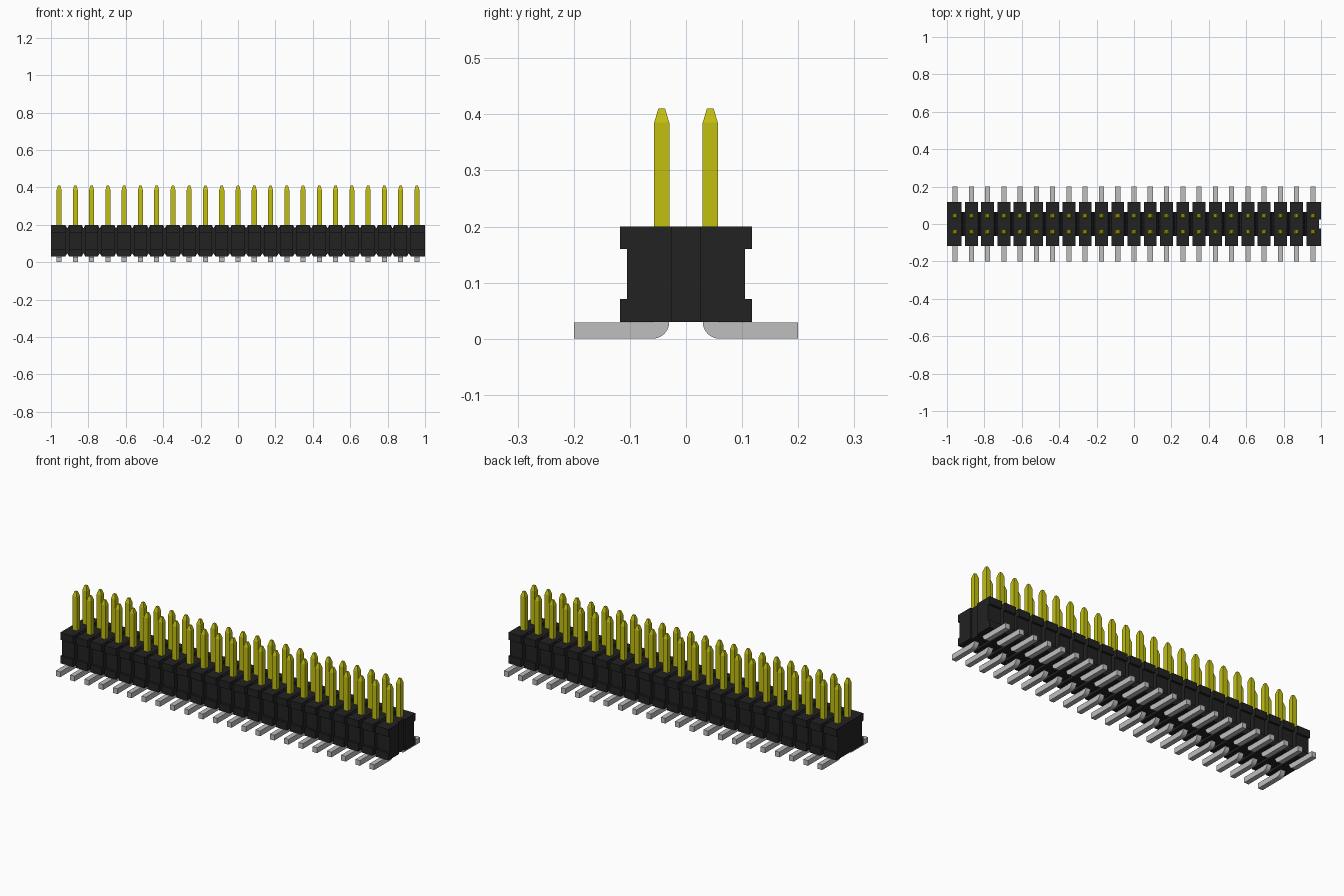
import bpy, bmesh, math
from mathutils import Vector

if "Cube" in bpy.data.objects:
    bpy.data.objects.remove(bpy.data.objects["Cube"])

COLUMNS = 23
PITCH = 2 / COLUMNS
ROW_Y = 0.0433          # distance of each pin row from the centre line
HALF_PIN = 0.0135
BASE, TOP = 0.03, 0.2   # height range of the plastic body


def material(name, rgb):
    m = bpy.data.materials.new(name)
    m.use_nodes = True
    m.diffuse_color = (*rgb, 1)
    m.node_tree.nodes["Principled BSDF"].inputs["Base Color"].default_value = (*rgb, 1)
    return m


BLACK = material("black plastic", (0.016, 0.016, 0.016))
GOLD = material("yellow gold", (0.54, 0.53, 0.005))
TIN = material("grey tin", (0.52, 0.52, 0.52))


def finish(name, bm, mat):
    bmesh.ops.recalc_face_normals(bm, faces=bm.faces)
    mesh = bpy.data.meshes.new(name)
    bm.to_mesh(mesh)
    bm.free()
    mesh.materials.append(mat)
    obj = bpy.data.objects.new(name, mesh)
    bpy.context.collection.objects.link(obj)
    return obj


def prism(bm, points, direction):
    """Close a flat outline and extrude it along a direction."""
    face = bm.faces.new([bm.verts.new(p) for p in points])
    ext = bmesh.ops.extrude_face_region(bm, geom=[face])
    verts = [g for g in ext["geom"] if isinstance(g, bmesh.types.BMVert)]
    bmesh.ops.translate(bm, verts=verts, vec=Vector(direction))
    return verts


def column_x(i):
    return (i - (COLUMNS - 1) / 2) * PITCH


# Spine: toothed strip joining the columns, with a keyway in the left end
chamfer, drop = 0.011, 0.018
upper, lower = [], []
for i in range(COLUMNS):
    x, h = column_x(i), PITCH / 2
    upper += [(x - h, TOP - drop), (x - h + chamfer, TOP), (x + h - chamfer, TOP)]
    lower += [(x - h, BASE + drop), (x - h + chamfer, BASE), (x + h - chamfer, BASE)]
upper.append((1, TOP - drop))
lower.append((1, BASE + drop))
# square off the two outer ends
upper[0], upper[-1] = (-1, TOP), (0.99, TOP)
lower[0], lower[-1] = (-1, BASE), (0.99, BASE)
bm = bmesh.new()
prism(bm, [(x, -0.064, z) for x, z in upper + lower[::-1]], (0, 0.128, 0))
finish("body_spine", bm, BLACK)

# Column blocks: flanged side profile, repeated for every column
half = [(0.118, BASE), (0.118, 0.071), (0.105, 0.071),
        (0.105, 0.16), (0.118, 0.16), (0.118, TOP)]
profile = half + [(-y, z) for y, z in half[::-1]]
bm = bmesh.new()
for i in range(COLUMNS):
    x = column_x(i)
    x0 = -1 if i == 0 else x - 0.0345
    x1 = 0.99 if i == COLUMNS - 1 else x + 0.0345
    prism(bm, [(x0, y, z) for y, z in profile], (x1 - x0, 0, 0))
finish("body_blocks", bm, BLACK)

# End cheeks on either side of the keyway
bm = bmesh.new()
for side in (-1, 1):
    cheek = [(side * 0.025, BASE)] + half + [(side * 0.025, TOP)]
    pts = [(0.99, side * abs(y), z) for y, z in cheek]
    prism(bm, pts, (0.01, 0, 0))
finish("body_end_cheeks", bm, BLACK)

# Contact pins: square posts with tapered tips
bm = bmesh.new()
for i in range(COLUMNS):
    for side in (-1, 1):
        x, y, w = column_x(i), side * ROW_Y, HALF_PIN
        verts = prism(bm, [(x - w, y - w, BASE), (x + w, y - w, BASE),
                           (x + w, y + w, BASE), (x - w, y + w, BASE)], (0, 0, 0.385 - BASE))
        cap = next(f for f in bm.faces if all(v in verts for v in f.verts))
        ext = bmesh.ops.extrude_face_region(bm, geom=[cap])
        bm.faces.remove(cap) if cap.is_valid else None
        for v in [g for g in ext["geom"] if isinstance(g, bmesh.types.BMVert)]:
            v.co = (x + (v.co.x - x) * 0.45, y + (v.co.y - y) * 0.45, 0.41)
finish("contact_pins", bm, GOLD)

# Solder feet: flat legs with a rounded heel under the body
heel = 0.03
inner = ROW_Y - HALF_PIN
foot = [(0.2, 0), (0.2, 0.029), (inner, 0.031)]
foot[2:2] = [(0.06, 0.029), (0.057, 0.031)]
for k in range(7):
    a = math.pi + k * math.pi / 12
    foot.append((inner + heel + heel * math.cos(a), heel + heel * math.sin(a)))
del foot[5]  # the arc begins where the inner top corner already is
bm = bmesh.new()
for i in range(COLUMNS):
    for side in (-1, 1):
        prism(bm, [(column_x(i) - HALF_PIN, side * y, z) for y, z in foot],
              (2 * HALF_PIN, 0, 0))
finish("solder_feet", bm, TIN)
